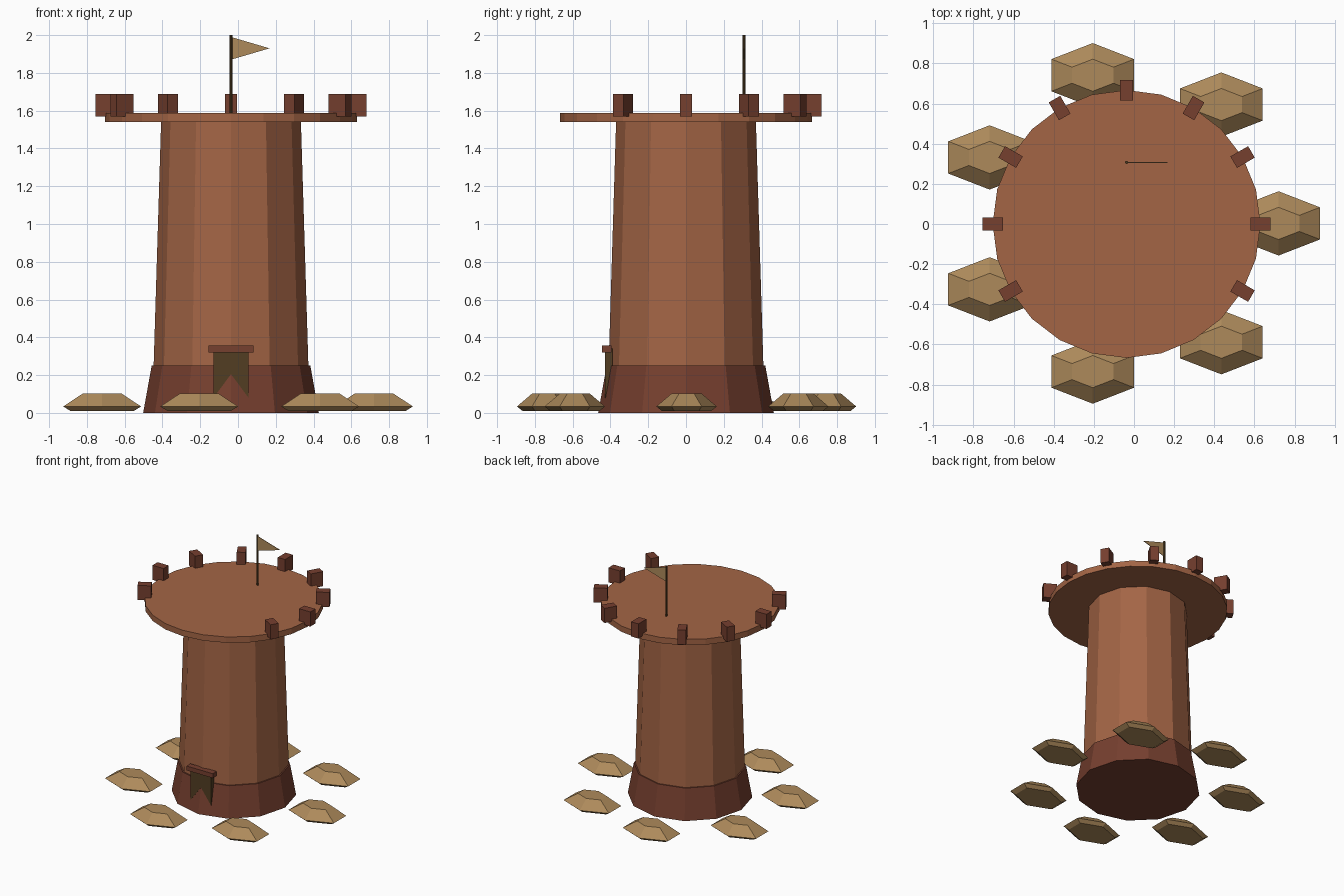
import bpy, bmesh
from math import sin, cos, pi, radians
from mathutils import Matrix

if "Cube" in bpy.data.objects:
    bpy.data.objects.remove(bpy.data.objects["Cube"])

CX = -0.037  # tower axis


def material(name, rgb):
    m = bpy.data.materials.new(name)
    m.use_nodes = True
    m.diffuse_color = (*rgb, 1)
    m.node_tree.nodes["Principled BSDF"].inputs["Base Color"].default_value = (*rgb, 1)
    return m


CLAY = material("clay_brown", (0.37, 0.13, 0.06))
BRICK = material("dark_red_brown", (0.18, 0.05, 0.028))
SAND = material("sandy_tan", (0.42, 0.255, 0.105))
WOOD = material("dark_wood", (0.085, 0.048, 0.016))


def finish(name, bm, mat):
    bmesh.ops.recalc_face_normals(bm, faces=bm.faces)
    mesh = bpy.data.meshes.new(name)
    bm.to_mesh(mesh)
    bm.free()
    mesh.materials.append(mat)
    obj = bpy.data.objects.new(name, mesh)
    bpy.context.collection.objects.link(obj)
    return obj


def loft(name, mat, sides, rings, at=(CX, 0), stretch=(1, 1)):
    """Stack polygon rings given as (radius, z), one vertex on +y."""
    bm = bmesh.new()
    loops = []
    for r, z in rings:
        angles = [2 * pi * i / sides for i in range(sides)]
        loops.append([bm.verts.new((at[0] + stretch[0] * r * sin(a),
                                    at[1] + stretch[1] * r * cos(a), z)) for a in angles])
    bm.faces.new(loops[0])
    bm.faces.new(loops[-1])
    for low, high in zip(loops, loops[1:]):
        for i in range(sides):
            j = (i + 1) % sides
            bm.faces.new((low[i], low[j], high[j], high[i]))
    return finish(name, bm, mat)


def box(name, mat, size, matrix):
    bm = bmesh.new()
    bmesh.ops.create_cube(bm, size=1, matrix=matrix @ Matrix.Diagonal((*size, 1)))
    return finish(name, bm, mat)


def plate(name, mat, outline, y0, y1):
    """Extrude an x-z outline between two depths."""
    bm = bmesh.new()
    face = bm.faces.new([bm.verts.new((x, y0, z)) for x, z in outline])
    new = bmesh.ops.extrude_face_region(bm, geom=[face])["geom"]
    verts = [v for v in new if isinstance(v, bmesh.types.BMVert)]
    bmesh.ops.translate(bm, verts=verts, vec=(0, y1 - y0, 0))
    return finish(name, bm, mat)


# Tower body
loft("tower_base", BRICK, 12, [(0.465, 0), (0.42, 0.25)])
loft("tower_shaft", CLAY, 12, [(0.41, 0.24), (0.37, 1.545)])
loft("tower_deck", CLAY, 24, [(0.667, 1.54), (0.667, 1.588)])

# Battlements, with a gap at the front
for deg in range(-30, 211, 30):
    turn = Matrix.Translation((CX, 0, 0)) @ Matrix.Rotation(radians(deg), 4, 'Z')
    box("battlement", BRICK, (0.102, 0.066, 0.12),
        turn @ Matrix.Translation((0.667, 0, 1.628)))

# Flag
loft("flag_pole", WOOD, 8, [(0.008, 1.57), (0.008, 2.0)], at=(CX, 0.307))
plate("flag", SAND, [(CX, 1.99), (CX, 1.87), (0.167, 1.93)], 0.305, 0.309)

# Entrance banner with swallow-tail cut and its lintel
W = 0.093
plate("door_banner", WOOD,
      [(CX - W, 0.34), (CX - W, 0.08), (CX, 0.205), (CX + W, 0.08), (CX + W, 0.34)],
      -0.429, -0.39)
box("door_lintel", BRICK, (0.24, 0.05, 0.036), Matrix.Translation((CX, -0.42, 0.338)))

# Ring of flat rocks
for k in range(7):
    a = 2 * pi * k / 7
    loft("rock", SAND, 6, [(0.82, 0.011), (1, 0.034), (0.5, 0.102)],
         at=(CX + 0.757 * cos(a), 0.003 + 0.757 * sin(a)), stretch=(0.238, 0.16))
